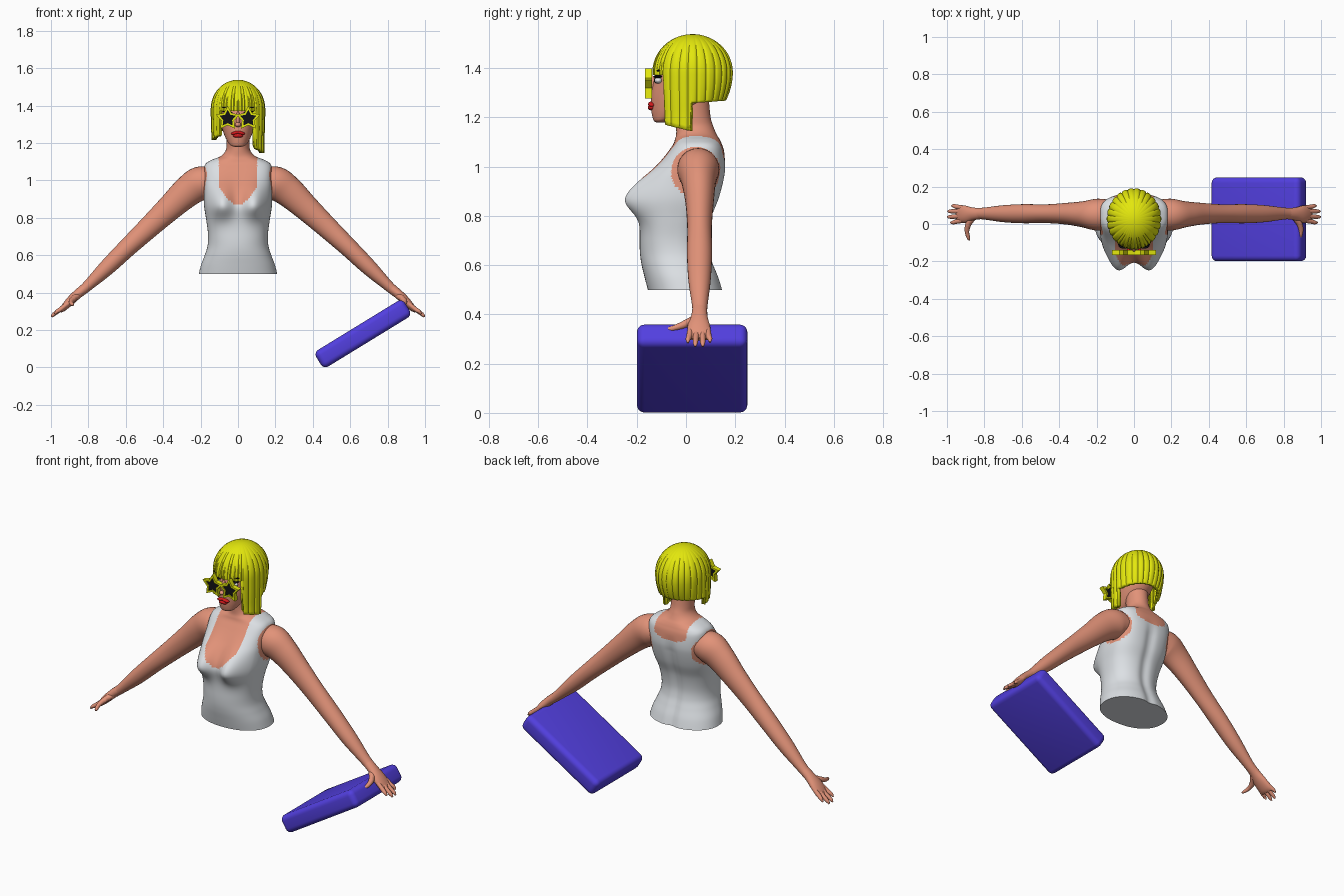
import bpy, bmesh, math
from mathutils import Vector, Matrix

if "Cube" in bpy.data.objects:
    bpy.data.objects.remove(bpy.data.objects["Cube"])


def mat(name, r, g, b):
    m = bpy.data.materials.new(name)
    m.diffuse_color = (r, g, b, 1)
    m.use_nodes = True
    m.node_tree.nodes["Principled BSDF"].inputs["Base Color"].default_value = m.diffuse_color
    return m


SKIN = mat("skin", 0.76, 0.29, 0.19)
SHIRT = mat("white_cloth", 0.72, 0.75, 0.78)
HAIR = mat("yellow", 0.78, 0.81, 0.004)
BLACK = mat("black", 0.006, 0.006, 0.008)
RED = mat("lip_red", 0.65, 0.01, 0.012)
CASE = mat("violet_blue", 0.085, 0.05, 0.74)
EYE = mat("eye_white", 0.8, 0.8, 0.8)


def finish(bm, name, mats, rule=None, mirror=False, angle=40):
    bmesh.ops.recalc_face_normals(bm, faces=bm.faces)
    if rule:
        for f in bm.faces:
            f.material_index = rule(f.calc_center_median())
    me = bpy.data.meshes.new(name)
    bm.to_mesh(me)
    bm.free()
    ob = bpy.data.objects.new(name, me)
    bpy.context.collection.objects.link(ob)
    for m in mats:
        me.materials.append(m)
    bpy.ops.object.select_all(action='DESELECT')
    ob.select_set(True)
    bpy.context.view_layer.objects.active = ob
    bpy.ops.object.shade_smooth_by_angle(angle=math.radians(angle))
    if mirror:
        ob.modifiers.new("mirror", 'MIRROR')
    return ob


def loft(rings, caps=True, cyclic=False):
    bm = bmesh.new()
    vs = [[bm.verts.new(p) for p in r] for r in rings]
    n = len(vs[0])
    for i in range(len(vs) if cyclic else len(vs) - 1):
        a, b = vs[i], vs[(i + 1) % len(vs)]
        for j in range(n):
            k = (j + 1) % n
            bm.faces.new((a[j], a[k], b[k], b[j]))
    if caps:
        bm.faces.new(vs[0])
        bm.faces.new(vs[-1])
    return bm


def smooth_rows(rows, steps):
    """Catmull-Rom interpolation through rows of numbers."""
    out = []
    for i in range(len(rows) - 1):
        p0, p1, p2, p3 = (rows[min(max(i + d, 0), len(rows) - 1)] for d in (-1, 0, 1, 2))
        for s in range(steps):
            t = s / steps
            out.append([0.5 * (2*b + (c - a)*t + (2*a - 5*b + 4*c - d)*t*t + (3*b - a - 3*c + d)*t**3)
                        for a, b, c, d in zip(p0, p1, p2, p3)])
    return out + [list(rows[-1])]


def oval(z, w, yf, yb, e, n):
    """Superellipse cross-section at height z."""
    cy, ry, pts = (yf + yb) / 2, (yb - yf) / 2, []
    for j in range(n):
        a = 2 * math.pi * j / n
        s, c = math.sin(a), math.cos(a)
        pts.append(Vector((w * math.copysign(abs(s) ** (2 / e), s),
                           cy - ry * math.copysign(abs(c) ** (2 / e), c), z)))
    return pts


def tube(name, rows, m, steps=5, n=20):
    """Limb along x,y,z points with two cross radii; mirrored to both sides."""
    pts = smooth_rows(rows, steps)
    rings = []
    for i, p in enumerate(pts):
        a, b = pts[max(i - 1, 0)], pts[min(i + 1, len(pts) - 1)]
        tan = (Vector(b[:3]) - Vector(a[:3])).normalized()
        up = Vector((0, 1, 0)) if abs(tan.y) < 0.8 else Vector((1, 0, 0))
        u = tan.cross(up).normalized()
        v = u.cross(tan).normalized()
        rings.append([Vector(p[:3]) + u * p[3] * math.cos(q) + v * p[4] * math.sin(q)
                      for q in (2 * math.pi * j / n for j in range(n))])
    return finish(loft(rings), name, [m], mirror=True, angle=60)


def ball(name, loc, size, m, mirror=False, tilt=0.0):
    bm = bmesh.new()
    bmesh.ops.create_uvsphere(bm, u_segments=20, v_segments=12, radius=1)
    M = Matrix.Translation(loc) @ Matrix.Rotation(tilt, 4, 'Y') @ Matrix.Diagonal((*size, 1))
    bmesh.ops.transform(bm, matrix=M, verts=bm.verts)
    return finish(bm, name, [m], mirror=mirror)


# Torso and neck: z, half width, front y, back y, squareness
torso = [(0.50, .210, -.155, .150, 2.2), (0.55, .197, -.168, .135, 2.2), (0.60, .178, -.180, .115, 2.2),
         (0.65, .163, -.187, .098, 2.2), (0.71, .160, -.188, .092, 2.3), (0.79, .170, -.183, .105, 2.4),
         (0.87, .182, -.165, .135, 2.6), (0.95, .182, -.140, .155, 2.9), (1.00, .182, -.112, .160, 3.0),
         (1.06, .182, -.072, .155, 3.0), (1.09, .172, -.052, .146, 2.8), (1.11, .140, -.045, .137, 2.4),
         (1.13, .092, -.040, .125, 2.1), (1.16, .066, -.040, .112, 2.0), (1.20, .061, -.042, .100, 2.0),
         (1.28, .062, -.050, .092, 2.0)]
rings = []
for r in smooth_rows(torso, 7):
    ring = oval(*r, 160)
    mid = (r[2] + r[3]) / 2
    for p in ring:
        front = min(1, max(0, (mid - p.y) / 0.08))
        dz = (p.z - 0.87) / (0.07 if p.z > 0.87 else 0.05)
        for sx in (-1, 1):
            p.y -= 0.09 * front * math.exp(-((p.x - sx * 0.087) / 0.05) ** 2 / 2 - dz * dz / 2)
        # spine hollow
        if p.y > mid:
            p.y -= 0.012 * math.exp(-(p.x / 0.03) ** 2) * min(1, max(0, (1.05 - p.z) / 0.1))
    rings.append(ring)


def shirt_rule(c):
    x = abs(c.x)
    if c.z > 1.128:
        return 0
    if x > 0.13 and ((c.y - 0.04) / 0.10) ** 2 + ((c.z - 0.98) / 0.10) ** 2 < 1:
        return 0                                        # armholes
    if c.y < 0.04:                                      # sweetheart front
        return 0 if x < 0.102 and c.z > 0.865 + 0.35 * x + 6 * x * x else 1
    return 0 if x < 0.105 and c.z > 1.015 + 2.5 * x * x else 1


finish(loft(rings), "torso_with_tank_top", [SKIN, SHIRT], shirt_rule, angle=60)

# Arms and hands
tube("arms", [(.13, .050, .995, .070, .080), (.20, .050, .985, .090, .085), (.27, .052, .940, .083, .070),
              (.36, .055, .858, .070, .058), (.47, .055, .755, .059, .050), (.59, .055, .642, .050, .051),
              (.70, .055, .535, .043, .045), (.80, .056, .440, .029, .032), (.85, .056, .397, .025, .029)], SKIN, 6, 28)
tube("palms", [(.82, .056, .423, .026, .030), (.86, .054, .390, .025, .034), (.90, .052, .352, .023, .046),
               (.935, .055, .315, .016, .046), (.95, .055, .300, .008, .040)], SKIN)
for i, (y0, y1, x1, z1) in enumerate([(.018, .008, .980, .285), (.043, .038, .997, .270),
                                      (.067, .068, .996, .270), (.088, .097, .975, .287)]):
    tube(f"finger_{i + 1}", [(.915, y0, .338, .012, .012), (.95, (y0 + y1) / 2, .310, .012, .012),
                             (x1 - .012, y1, z1 + .014, .010, .010), (x1, y1, z1, .004, .004)], SKIN, 4, 12)
tube("thumbs", [(.855, .040, .385, .016, .016), (.885, .000, .362, .016, .016), (.893, -.040, .347, .012, .012),
                (.885, -.075, .337, .009, .009), (.880, -.088, .334, .003, .003)], SKIN, 4, 12)

# Head
head = [(1.180, .018, -.122, -.085, 2), (1.188, .040, -.132, -.060, 2), (1.215, .060, -.139, .010, 2),
        (1.25, .076, -.142, .070, 2), (1.29, .089, -.141, .115, 2), (1.34, .100, -.133, .145, 2),
        (1.40, .110, -.118, .155, 2), (1.46, .098, -.085, .135, 2), (1.50, .055, -.035, .085, 2)]
finish(loft([oval(*r, 48) for r in smooth_rows(head, 5)]), "head", [SKIN], angle=60)
ball("nose_bridge", (0, -.136, 1.328), (.011, .016, .042), SKIN)
ball("nose_tip", (0, -.146, 1.298), (.017, .019, .013), SKIN)
ball("upper_lip", (.014, -.139, 1.254), (.025, .015, .009), RED, True, 0.25)
ball("lower_lip", (0, -.139, 1.240), (.028, .016, .012), RED)
ball("eyes", (.050, -.112, 1.350), (.026, .016, .013), EYE, True)
ball("irises", (.050, -.121, 1.350), (.011, .010, .011), BLACK, True)
ball("eyelashes", (.054, -.114, 1.365), (.030, .018, .006), BLACK, True, -0.15)
ball("eyebrows", (.054, -.108, 1.388), (.032, .012, .005), BLACK, True, -0.1)

# Bob haircut: scalloped shell, short fringe, long side locks, uneven lengths
N = 240


def hem(t):
    a = abs(t)
    if a < 44:
        return 1.372
    if a < 87:
        return (1.145 if t > 0 else 1.215) + 0.0006 * (87 - a)
    return 1.258 - 0.01 * math.cos(math.radians(a))


rings = []
for k in range(25):
    ring = []
    for j in range(N):
        t = (j + 0.5) * 360 / N - 180
        a = math.radians(t)
        if k <= 12:
            phi = math.pi / 2 * (0.03 + 0.97 * k / 12)
            s, z = math.sin(phi), 1.383 + 0.155 * math.cos(phi)
        else:
            z = 1.383 + (hem(t) - 1.383) * (k - 12) / 12
            d = (1.383 - z) / 0.13
            back = max(0, -math.cos(a))
            s = 1 - (0.02 + 0.20 * back) * min(d * d, 1.6)
        n = 22.5 if abs(t) < 44 else 13
        groove = (1 - abs(math.sin(n * a))) ** 2
        s *= 1 - 0.045 * groove * min(1, k / 8)
        ring.append((0.146 * s * math.sin(a), 0.027 - 0.164 * s * math.cos(a), z))
    rings.append(ring)
bm = loft(rings, caps=False)
bm.verts.ensure_lookup_table()
bm.faces.new(bm.verts[:N])
hair = finish(bm, "bob_hair", [HAIR], angle=35)
sol = hair.modifiers.new("thickness", 'SOLIDIFY')
sol.thickness, sol.offset = 0.022, -1


# Star sunglasses
def star(r, y):
    return [(.055 + q * math.sin(a), y, 1.331 + q * math.cos(a))
            for q, a in ((r * (1 if i % 2 == 0 else 0.54), math.pi * i / 5) for i in range(10))]


finish(loft([star(.067, -.166), star(.067, -.138), star(.046, -.138), star(.046, -.166)], False, True),
       "star_frames", [HAIR], mirror=True, angle=20)
finish(loft([star(.047, -.159), star(.047, -.151)]), "star_lenses", [BLACK], mirror=True, angle=20)

# Suitcase: tilted rounded slab
bm = bmesh.new()
bmesh.ops.create_cube(bm, size=1)
bmesh.ops.scale(bm, vec=(0.556, 0.448, 0.104), verts=bm.verts)
bmesh.ops.bevel(bm, geom=bm.edges[:], offset=0.03, segments=5, profile=0.5, affect='EDGES')
bmesh.ops.transform(bm, matrix=Matrix.Translation((.668, .025, .180)) @
                    Matrix.Rotation(math.radians(-31.5), 4, 'Y'), verts=bm.verts)
finish(bm, "suitcase", [CASE], angle=40)
